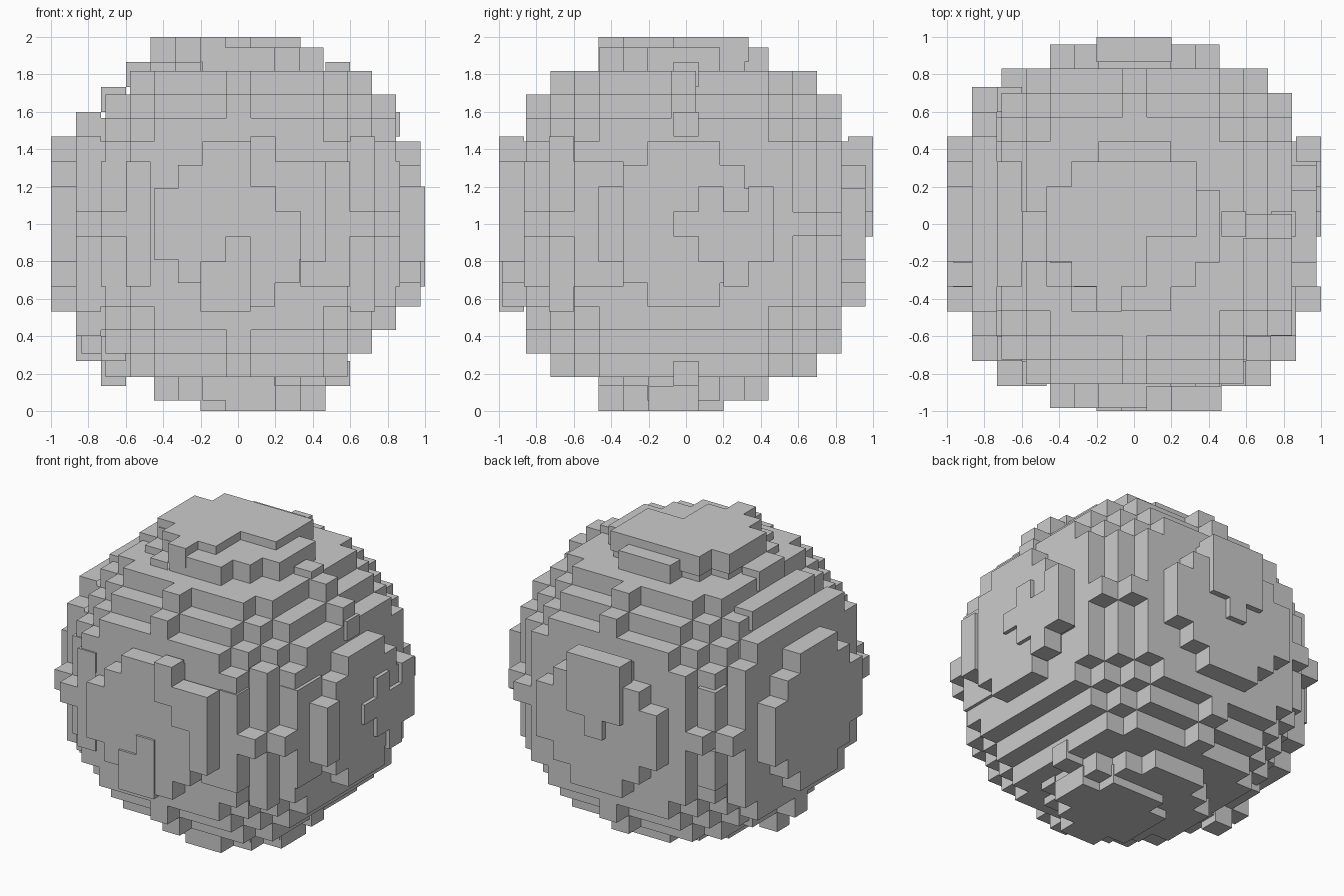
import bpy, bmesh
from mathutils import Vector
from itertools import product

if "Cube" in bpy.data.objects:
    bpy.data.objects.remove(bpy.data.objects["Cube"])

N = 7                      # cells run from -7 to 7 on each axis
CELL = 2 / 15
DIRS = [Vector(d) for d in ((1,0,0), (-1,0,0), (0,1,0), (0,-1,0), (0,0,1), (0,0,-1))]

# Raised land patches: centre cell and radius in cells
PATCHES = [((-7, 0, 0), 5.8), ((-5, -5, 0), 2.5), ((5, -5, 0), 3),          # left, front corners
           ((-2, -1, 7), 2.3), ((1, 1, 7), 1.5), ((-2, 1, 7), 1.5),         # top
           ((3, -7, 1), 1.1), ((2, -7, 2), 1.1), ((1, -7, 3), 0.5),         # front upper
           ((0, -7, -2), 1.1), ((-1, -7, -3), 0.5), ((3, -7, -1), 0.5),     # front lower
           ((7, 2, -1), 1.2), ((7, 1, 0), 1), ((7, 3, 0), 1.1),             # right
           ((0, 7, 2), 1.5), ((0, 7, 0), 0.5),                              # back
           ((1, -1, -7), 2.5),                                              # bottom
           ((-6, 0, -5), 1.5), ((-4, 0, 6), 0.5),
           ((6, 0, 4), 0.5), ((4, 0, 6), 0.5), ((4, 0, -6), 0.5)]
# Rim cells absent from the ball, and one cell kept outside it
GAPS = {(-5, 0, 6), (-6, 0, 5), (5, 0, -6), (6, 0, -5)}
EXTRA = {(3, -7, 2)}


def ball(limit):
    """Set of grid cells inside a blocky ball."""
    r = range(-N, N + 1)
    return {c for c in product(r, r, r) if sum(v * v for v in c) <= limit} - GAPS


def step(c, d):
    return tuple(int(a + b) for a, b in zip(c, d))


def block_mesh(name, cells, blocked, cell, offset):
    """Build cube faces wherever the neighbouring cell is not blocked."""
    bm = bmesh.new()
    cache = {}

    def vert(p):
        key = tuple(round(v * 2) for v in p)
        if key not in cache:
            cache[key] = bm.verts.new([p[i] * cell[i] + offset[i] for i in range(3)])
        return cache[key]

    for c in sorted(cells):
        for d in DIRS:
            if step(c, d) in blocked:
                continue
            u = Vector((d.y, d.z, d.x))
            w = d.cross(u)
            mid = Vector(c) + d * 0.5
            bm.faces.new([vert(mid + u * a * 0.5 + w * b * 0.5)
                          for a, b in ((-1, -1), (1, -1), (1, 1), (-1, 1))])
    # merge flat areas
    bmesh.ops.dissolve_limit(bm, angle_limit=0.01, verts=bm.verts[:], edges=bm.edges[:])
    bmesh.ops.triangulate(bm, faces=[f for f in bm.faces if len(f.verts) > 4])
    me = bpy.data.meshes.new(name)
    bm.to_mesh(me)
    bm.free()
    ob = bpy.data.objects.new(name, me)
    bpy.context.collection.objects.link(ob)
    return ob


# Water ball: slightly smaller cells
water = ball(61)
block_mesh("water_ball", water, water, (0.1294, 0.1297, 0.1258), (0.004, -0.012, 1.0))

# Land: exposed cells lying in the patches, raised above the water
full = water | EXTRA
exposed = {c for c in full if any(step(c, d) not in full for d in DIRS)}
land = {c for c in exposed
        if any((Vector(c) - Vector(p)).length <= r for p, r in PATCHES)}
land -= {(1, -7, -2)}
inner = full - exposed
block_mesh("land_blocks", land, land | inner, (CELL, CELL, CELL), (0, 0, 1.0))
